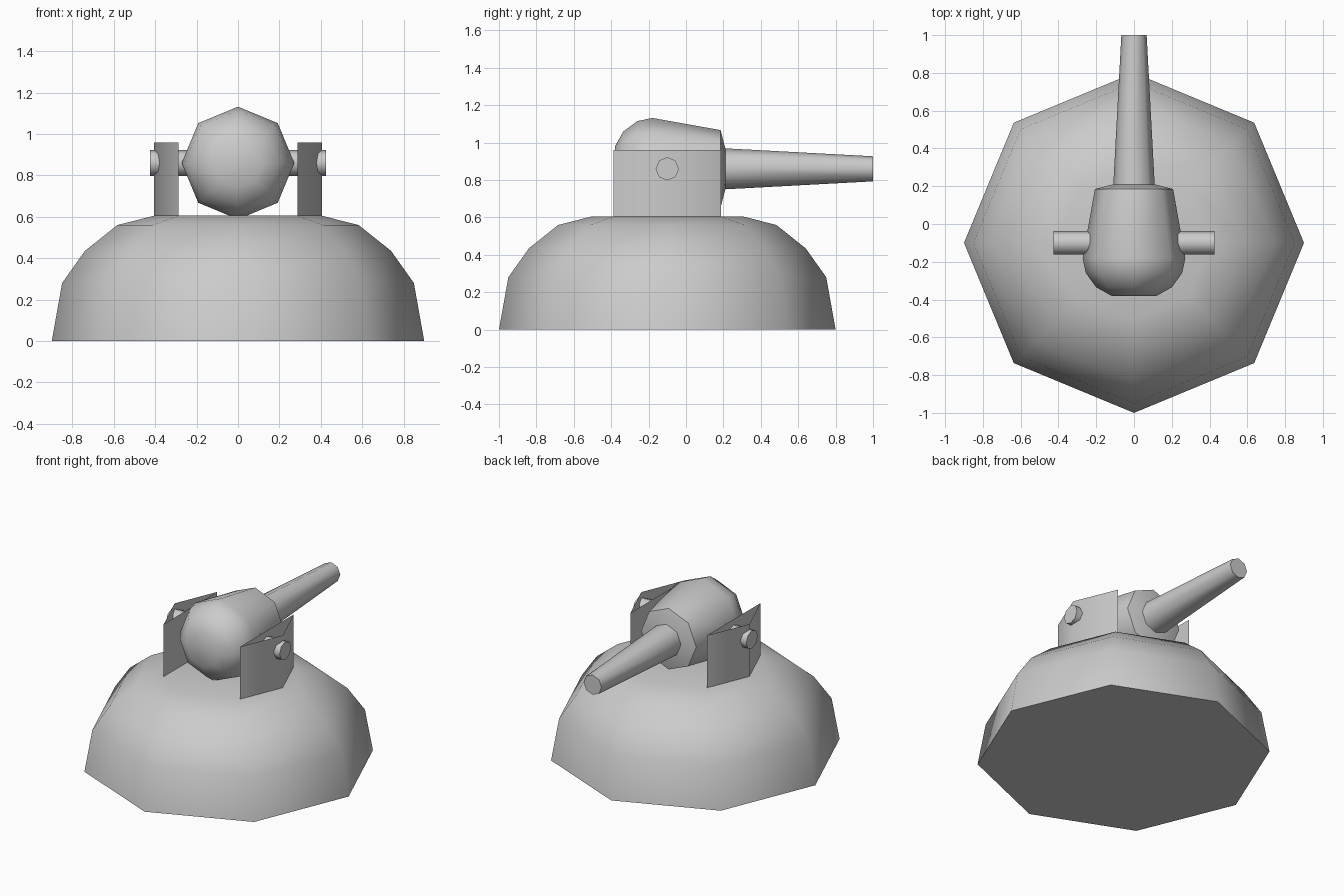
import bpy, bmesh
from math import cos, sin, pi, radians
from mathutils import Matrix, Vector

if "Cube" in bpy.data.objects:
    bpy.data.objects.remove(bpy.data.objects["Cube"])

CY, CZ = -0.10, 0.86   # turret pivot


def finish(bm, name, fix_normals=True):
    if fix_normals:
        bmesh.ops.recalc_face_normals(bm, faces=bm.faces[:])
    me = bpy.data.meshes.new(name)
    bm.to_mesh(me)
    bm.free()
    ob = bpy.data.objects.new(name, me)
    bpy.context.collection.objects.link(ob)
    bpy.ops.object.select_all(action='DESELECT')
    ob.select_set(True)
    bpy.context.view_layer.objects.active = ob
    bpy.ops.object.shade_smooth_by_angle(angle=radians(50))
    return ob


def lathe(name, profile, matrix, sides=8):
    """Capped eight-sided solid from (radius, height) pairs around local z."""
    bm = bmesh.new()
    rings = []
    for r, h in profile:
        rings.append([bm.verts.new(matrix @ Vector((r * cos(2 * pi * i / sides),
                                                    r * sin(2 * pi * i / sides), h)))
                      for i in range(sides)])
    for a, b in zip(rings, rings[1:]):
        for i in range(sides):
            j = (i + 1) % sides
            bm.faces.new((a[i], a[j], b[j], b[i]))
    bm.faces.new(rings[0][::-1])
    bm.faces.new(rings[-1])
    return finish(bm, name)


along_y = Matrix.Translation((0, 0, CZ)) @ Matrix.Rotation(-pi / 2, 4, 'X')
along_x = Matrix.Translation((0, CY, CZ)) @ Matrix.Rotation(pi / 2, 4, 'Y')

# Domed base
lathe("domed_base",
      [(0.90, 0), (0.85, 0.28), (0.74, 0.435), (0.583, 0.56), (0.405, 0.605)],
      Matrix.Translation((0, CY, 0)))

# Gun housing and tapered barrel
lathe("gun_housing",
      [(0.12, -0.38), (0.20, -0.335), (0.255, -0.26), (0.272, -0.18),
       (0.207, 0.185), (0.11, 0.21)], along_y)
lathe("barrel", [(0.11, 0.20), (0.067, 1.0)], along_y)

# Pivot pin through both brackets
lathe("pivot_pin", [(0.062, -0.425), (0.062, 0.425)], along_x)

# Hollow three-sided brackets rising from the rim of the base top
for side, name in ((1, "right_bracket"), (-1, "left_bracket")):
    bm = bmesh.new()
    pts = [(side * 0.405 * cos(a), CY + 0.405 * sin(a)) for a in (-pi / 4, 0, pi / 4)]
    low = [bm.verts.new((x, y, 0.605)) for x, y in pts]
    top = [bm.verts.new((x, y, 0.96)) for x, y in pts]
    for i in range(3):
        j = (i + 1) % 3
        bm.faces.new((low[i], low[j], top[j], top[i]))
    finish(bm, name)
